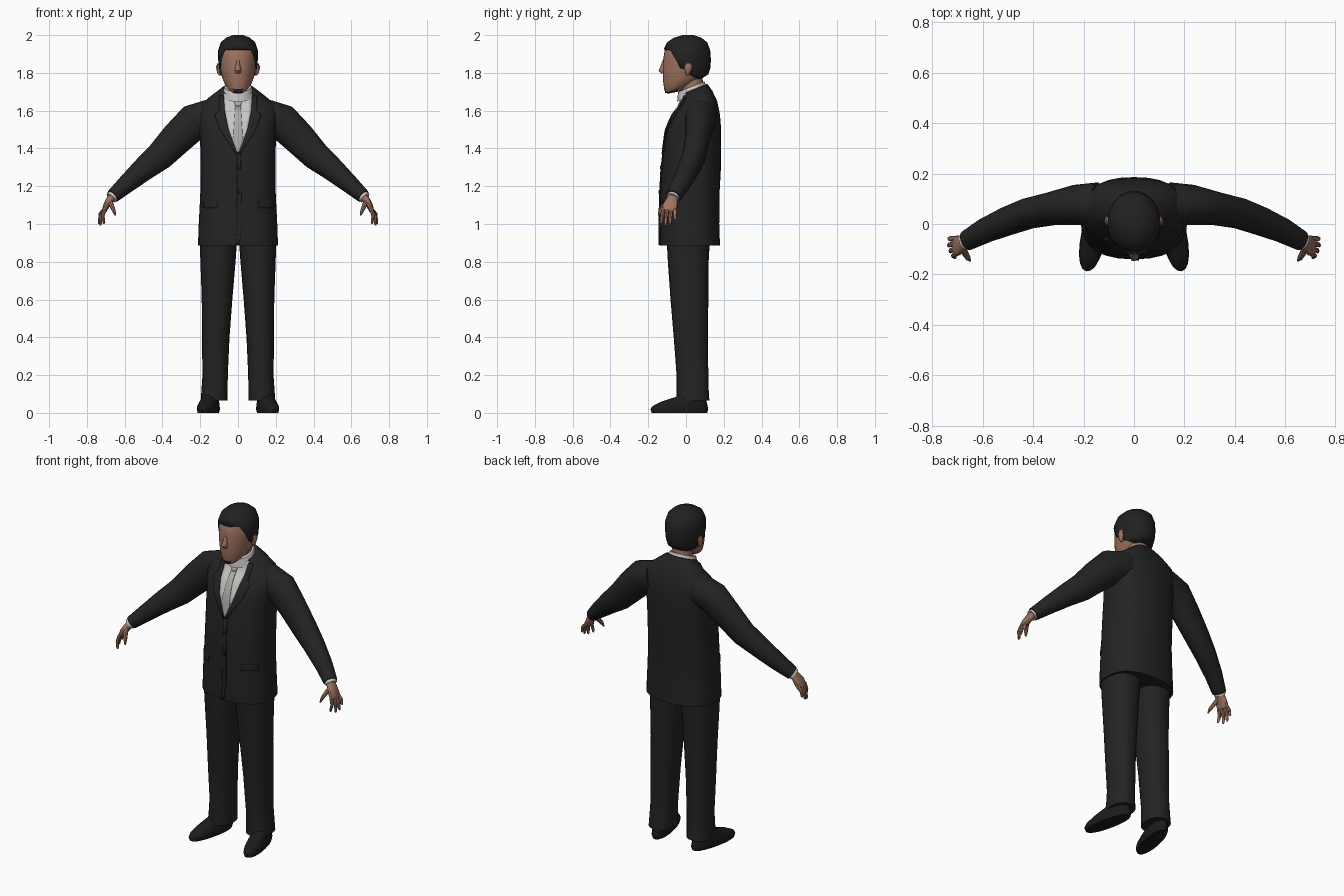
import bpy, bmesh, math
from mathutils import Vector
from mathutils.bvhtree import BVHTree

cube = bpy.data.objects.get("Cube")
if cube:
    bpy.data.objects.remove(cube, do_unlink=True)

made = []


def material(name, rgb, rough=0.8):
    m = bpy.data.materials.new(name)
    m.use_nodes = True
    m.diffuse_color = (*rgb, 1)
    bsdf = m.node_tree.nodes["Principled BSDF"]
    bsdf.inputs["Base Color"].default_value = (*rgb, 1)
    bsdf.inputs["Roughness"].default_value = rough
    return m


SUIT = material("charcoal cloth", (0.017, 0.017, 0.017))
SHOE = material("black leather", (0.011, 0.011, 0.012))
HAIR = material("black hair", (0.015, 0.015, 0.015))
SKIN = material("skin", (0.34, 0.17, 0.115))
SHIRT = material("off white cloth", (0.58, 0.57, 0.55))
TIE = material("grey silk", (0.42, 0.41, 0.40))


def finish(name, bm, *mats):
    mesh = bpy.data.meshes.new(name)
    bm.to_mesh(mesh)
    bm.free()
    for m in mats:
        mesh.materials.append(m)
    obj = bpy.data.objects.new(name, mesh)
    bpy.context.collection.objects.link(obj)
    made.append(obj)
    return obj


def loft_mesh(rings, upright=True, sides=20, power=2.0, grow=0.0):
    """Skin rings (x, y, z, half width, half depth, slope) into a closed body."""
    bm = bmesh.new()
    centres = [Vector(r[:3]) for r in rings]
    loops = []
    for i, r in enumerate(rings):
        across, deep = Vector((1, 0, 0)), Vector((0, 1, 0))
        if not upright:
            t = (centres[min(i + 1, len(rings) - 1)] - centres[max(i - 1, 0)]).normalized()
            across = t.cross(deep).normalized()
            deep = across.cross(t)
        slope = r[5] if len(r) > 5 else 0
        loop = []
        for k in range(sides):
            a = math.tau * k / sides
            c, s = math.cos(a), math.sin(a)
            u = math.copysign(abs(c) ** (2 / power), c) * (r[3] + grow)
            v = math.copysign(abs(s) ** (2 / power), s) * (r[4] + grow)
            p = centres[i] + across * u + deep * v
            p.z += slope * v
            loop.append(bm.verts.new(p))
        loops.append(loop)
    for lo, hi in zip(loops, loops[1:]):
        for k in range(sides):
            j = (k + 1) % sides
            bm.faces.new((lo[k], lo[j], hi[j], hi[k]))
    bm.faces.new(loops[0])
    bm.faces.new(loops[-1])
    bmesh.ops.recalc_face_normals(bm, faces=bm.faces)
    return bm


def loft(name, rings, mat, **kw):
    return finish(name, loft_mesh(rings, **kw), mat)


def flip(rings, s):
    return [(r[0] * s, *r[1:]) for r in rings]


# Jacket body
torso = [(0, .02, .885, .212, .16), (0, .018, 1.0, .208, .158), (0, .02, 1.15, .2, .157),
         (0, .028, 1.3, .198, .157), (0, .035, 1.42, .2, .15), (0, .041, 1.5, .205, .145),
         (0, .055, 1.58, .212, .125), (0, .065, 1.635, .195, .1, .15),
         (0, .06, 1.68, .135, .08, .3), (0, .045, 1.715, .085, .068, .4)]
bm = loft_mesh(torso, sides=28, power=2.4)
front = BVHTree.FromBMesh(bm)
finish("jacket_body", bm, SUIT)


def plate(name, rows, mat, lift, cols=6, steps=4):
    """Thin cloth panel (z, left x, right x) laid on the jacket front."""
    bm = bmesh.new()
    grid = []
    for i, (a, b) in enumerate(zip(rows, rows[1:])):
        for k in range(steps + (i == len(rows) - 2)):
            z, x0, x1 = (p + (q - p) * k / steps for p, q in zip(a, b))
            line = []
            for c in range(cols + 1):
                x = x0 + (x1 - x0) * c / cols
                hit = front.ray_cast(Vector((x, -1, z)), Vector((0, 1, 0)))[0]
                hit = hit or front.find_nearest(Vector((x, -.02, z)))[0]
                line.append(bm.verts.new((x, hit.y - lift, z)))
            grid.append(line)
    for lo, hi in zip(grid, grid[1:]):
        for c in range(cols):
            bm.faces.new((lo[c], lo[c + 1], hi[c + 1], hi[c]))
    obj = finish(name, bm, mat)
    mod = obj.modifiers.new("thickness", "SOLIDIFY")
    mod.thickness = .007
    mod.offset = -1
    return obj


# Shirt front, tie and collar
plate("shirt_front", [(1.37, -.003, .003), (1.5, -.05, .05), (1.6, -.07, .07),
                      (1.69, -.078, .078)], SHIRT, .004, cols=8)
plate("tie", [(1.38, -.004, .004), (1.45, -.026, .026), (1.63, -.014, .014)], TIE, .009)
plate("tie_knot", [(1.625, -.014, .014), (1.67, -.024, .024)], TIE, .012)
loft("shirt_collar", [(0, .033, 1.68, .086, .08, .4), (0, .028, 1.727, .072, .07, .4)], SHIRT)

# Jacket closing edge, buttons
plate("jacket_closing_edge", [(.89, -.012, .006), (.98, -.004, .02), (1.38, -.004, .014)], SUIT, .006)
for i, z in enumerate((1.17, 1.3)):
    plate(f"button_{i + 1}", [(z - .009, -.004, .014), (z + .009, -.004, .014)], SHOE, .009, 2, 2)

# Trousers, sleeves, hands, shoes and ears, once for each side
leg = [(.104, .012, .93, .1, .115), (.106, .012, .8, .093, .108), (.111, .018, .6, .081, .1),
       (.118, .026, .4, .073, .091), (.121, .034, .2, .067, .084), (.125, .035, .1, .07, .086),
       (.126, .036, .065, .071, .088)]
sleeve = [(.14, .08, 1.572, .09, .085), (.235, .075, 1.54, .096, .08), (.32, .062, 1.457, .088, .067),
          (.415, .043, 1.358, .076, .062), (.5, .012, 1.29, .063, .058),
          (.59, -.026, 1.212, .049, .05), (.663, -.066, 1.147, .037, .041)]
cuff = [(.65, -.06, 1.16, .03, .034), (.672, -.071, 1.138, .031, .034)]
palm = [(.66, -.066, 1.15, .022, .026), (.68, -.076, 1.125, .02, .031),
        (.698, -.085, 1.095, .017, .041), (.708, -.09, 1.07, .013, .039)]
tips = {"index_finger": (.71, -.133, 1.0), "middle_finger": (.73, -.11, .992),
        "ring_finger": (.738, -.085, 1.0), "little_finger": (.736, -.058, 1.022)}

for side, s in (("left", 1), ("right", -1)):
    loft(side + "_trouser_leg", flip(leg, s), SUIT, power=2.3)
    loft(side + "_sleeve", flip(sleeve, s), SUIT, upright=False, sides=16)
    loft(side + "_shirt_cuff", flip(cuff, s), SHIRT, upright=False, sides=16)
    loft(side + "_palm", flip(palm, s), SKIN, upright=False, sides=12, power=2.4)
    for i, (finger, tip) in enumerate(tips.items()):
        root = Vector((.706, -.119 + .02 * i, 1.078))
        end = Vector(tip)
        mid = root.lerp(end, .5) + Vector((.008, 0, .004))
        rings = [(*root, .011, .011), (*mid, .0095, .01), (*root.lerp(end, .9), .007, .008),
                 (*end, .003, .003)]
        loft(f"{side}_{finger}", flip(rings, s), SKIN, upright=False, sides=8)
    thumb = [(.68, -.09, 1.125, .014, .014), (.668, -.118, 1.095, .012, .014),
             (.657, -.136, 1.07, .01, .011), (.65, -.146, 1.046, .004, .004)]
    loft(side + "_thumb", flip(thumb, s), SKIN, upright=False, sides=8)

    # Shoe: stacked outlines, toe turned outward
    sole = [(0, 0, 0, .046, .15), (0, 0, .018, .051, .156), (0, .003, .035, .05, .15),
            (0, .025, .06, .045, .122), (0, .06, .085, .04, .078), (0, .072, .12, .038, .055)]
    shoe = loft(side + "_shoe", sole, SHOE, power=2.2)
    shoe.location = (.157 * s, -.035, 0)
    shoe.rotation_euler.z = math.radians(12) * s

    ear = [(.094, .008, 1.785, .006, .007), (.1, .008, 1.8, .01, .014),
           (.104, .012, 1.83, .013, .021), (.102, .012, 1.85, .008, .014)]
    loft(side + "_ear", flip(ear, s), SKIN, sides=10)
    flap = sorted((.11 * s, .185 * s))
    plate(side + "_pocket_flap", [(1.085, *flap), (1.12, *flap)], SUIT, .005)
    # Lapel, widest at the chest
    edges = [(1.37, .002, .012), (1.5, .05, .095), (1.58, .067, .125), (1.6, .07, .1), (1.68, .077, .1)]
    plate(side + "_lapel", [(z, *sorted((a * s, b * s))) for z, a, b in edges], SUIT, .009)

# Neck and head
loft("neck", [(0, .045, 1.66, .06, .058), (0, .025, 1.79, .06, .06)], SKIN)
skull = [(0, -.06, 1.697, .028, .033, .2), (0, -.05, 1.712, .046, .06, .3),
         (0, -.025, 1.737, .068, .09, .25), (0, -.005, 1.775, .084, .117, .15),
         (0, 0, 1.82, .094, .122, .05), (0, .002, 1.87, .098, .123), (0, .004, 1.92, .098, .117),
         (0, .006, 1.955, .084, .1), (0, .009, 1.98, .057, .066), (0, .01, 1.994, .02, .022)]
bm = loft_mesh(skull, sides=28)
for f in bm.faces:
    f.material_index = int(f.calc_center_median().z < 1.706)
finish("head", bm, SKIN, HAIR)
nose = [(0, -.117, 1.865, .008, .008), (0, -.122, 1.835, .012, .014),
        (0, -.126, 1.812, .018, .02), (0, -.119, 1.797, .014, .012)]
loft("nose", nose, SKIN, sides=10)

# Hair: a fuller shell of the skull, trimmed along the hairline
cap = [(*r[:2], r[2] + .006, *r[3:]) if r[2] > 1.95 else r for r in skull]
bm = loft_mesh(cap, sides=28, grow=.007)
brow, temple, burn, nape = (((0, 0, 1.925), (0, 0, 1)), ((0, -.055, 1.87), (0, 1, .55)),
                            ((0, -.01, 1.82), (0, .25, 1)), ((0, .02, 1.79), (0, .5, 1)))
for co, no in (brow, temple, burn, nape):
    bmesh.ops.bisect_plane(bm, geom=bm.verts[:] + bm.edges[:] + bm.faces[:],
                           plane_co=co, plane_no=no)


def beyond(p, plane):
    return (p - Vector(plane[0])).dot(Vector(plane[1])) > 0


bare = []
for f in bm.faces:
    p = f.calc_center_median()
    low = nape if p.y > 0 else burn
    if not (beyond(p, brow) or (beyond(p, temple) and beyond(p, low))):
        bare.append(f)
bmesh.ops.delete(bm, geom=bare, context="FACES")
hair = finish("hair", bm, HAIR)
mod = hair.modifiers.new("thickness", "SOLIDIFY")
mod.thickness = .008
mod.offset = -1

# Smooth shading with sharp edges kept
for obj in bpy.context.selected_objects:
    obj.select_set(False)
for obj in made:
    obj.select_set(True)
bpy.context.view_layer.objects.active = made[0]
bpy.ops.object.shade_smooth_by_angle(angle=math.radians(40))
